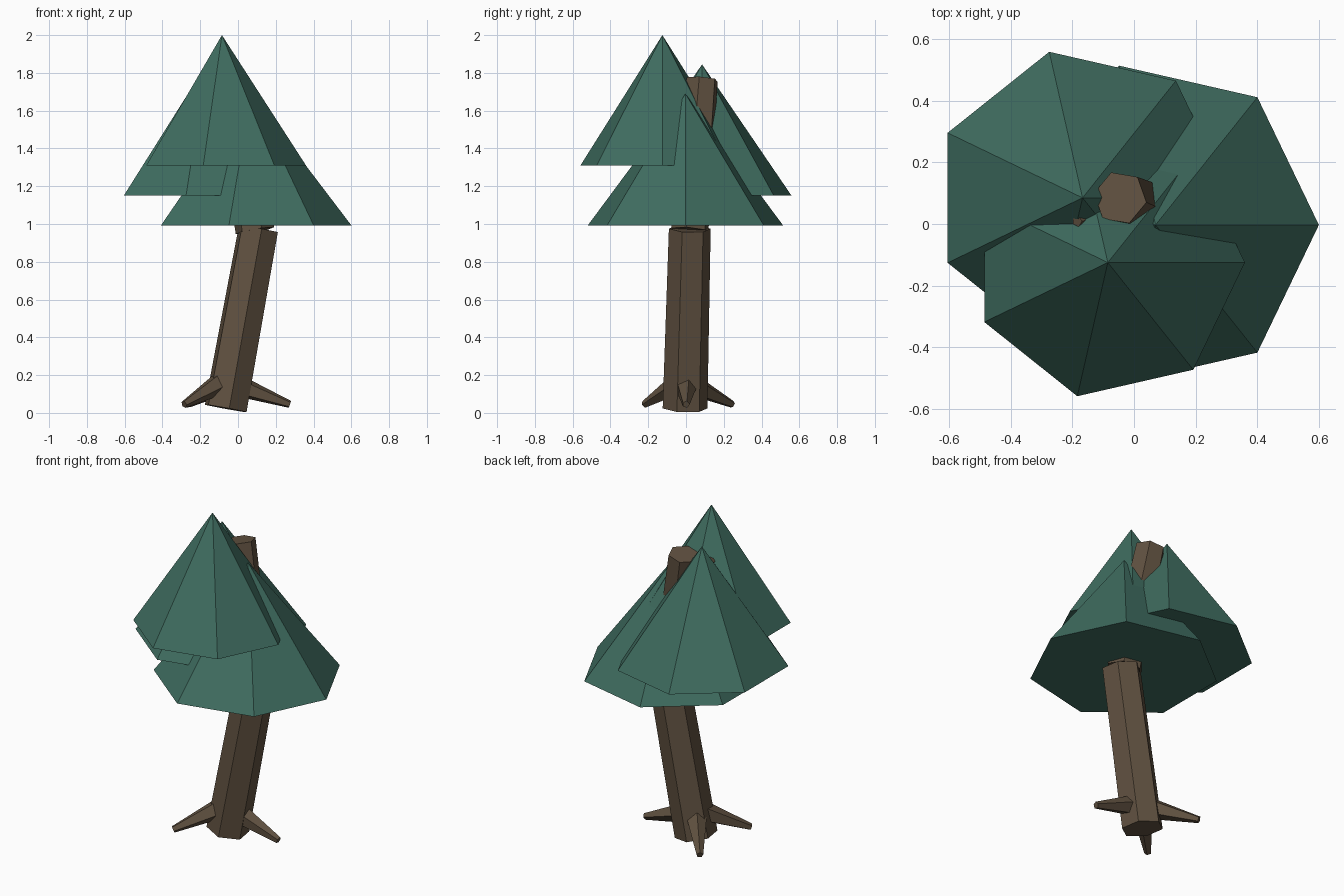
import bpy, bmesh, math
from mathutils import Vector

if "Cube" in bpy.data.objects:
    bpy.data.objects.remove(bpy.data.objects["Cube"])


def material(name, rgb):
    m = bpy.data.materials.new(name)
    m.diffuse_color = (*rgb, 1)
    m.use_nodes = True
    m.node_tree.nodes["Principled BSDF"].inputs["Base Color"].default_value = m.diffuse_color
    return m


GREEN = material("pine_green", (0.05, 0.152, 0.117))
BROWN = material("bark_brown", (0.118, 0.083, 0.052))


def frustum(name, start, end, r1, r2, sides, mat, turn=0.0):
    """Flat-sided tapered prism between two points; r2 = 0 makes a cone."""
    start, end = Vector(start), Vector(end)
    rot = Vector((0, 0, 1)).rotation_difference(end - start)
    bm = bmesh.new()

    def ring(centre, r):
        if r == 0:
            return [bm.verts.new(centre)] * sides
        angles = [math.radians(turn) + math.tau * i / sides for i in range(sides)]
        return [bm.verts.new(centre + rot @ Vector((r * math.cos(a), r * math.sin(a), 0)))
                for a in angles]

    low, high = ring(start, r1), ring(end, r2)
    bm.faces.new(low[::-1])
    if r2:
        bm.faces.new(high)
    for i in range(sides):
        j = (i + 1) % sides
        bm.faces.new([low[i], low[j], high[j], high[i]] if r2 else [low[i], low[j], high[i]])
    mesh = bpy.data.meshes.new(name)
    bm.to_mesh(mesh)
    bm.free()
    mesh.materials.append(mat)
    obj = bpy.data.objects.new(name, mesh)
    bpy.context.collection.objects.link(obj)


# Seven-sided foliage cones: x, y, base z, tip z, radius
for name, x, y, z0, z1, r in (
        ("lower_foliage", 0.07, -0.003, 0.993, 1.69, 0.53),
        ("middle_foliage", -0.167, 0.085, 1.15, 1.845, 0.486),
        ("upper_foliage", -0.085, -0.125, 1.31, 2.0, 0.445)):
    frustum(name, (x, y, z0), (x, y, z1), r, 0, 7, GREEN)

# Leaning lower trunk, and upper trunk bending back the other way
frustum("lower_trunk", (-0.065, -0.005, 0.024), (0.108, 0.02, 0.975), 0.12, 0.112, 6, BROWN, -21)
frustum("upper_trunk", (0.09, 0.02, 0.965), (-0.045, 0.085, 1.765), 0.105, 0.088, 6, BROWN, -10)

# Small branch tip poking through the foliage
frustum("branch", (0.0, 0.06, 1.5), (-0.185, 0.01, 1.74), 0.04, 0.02, 5, BROWN)

# Three tapered roots
for name, start, tip in (
        ("right_root", (-0.01, 0.0, 0.147), (0.275, 0.0, 0.045)),
        ("front_root", (-0.09, -0.03, 0.16), (-0.285, -0.22, 0.045)),
        ("back_root", (-0.09, 0.03, 0.15), (-0.265, 0.245, 0.045))):
    frustum(name, start, tip, 0.062, 0.02, 5, BROWN, 20)
